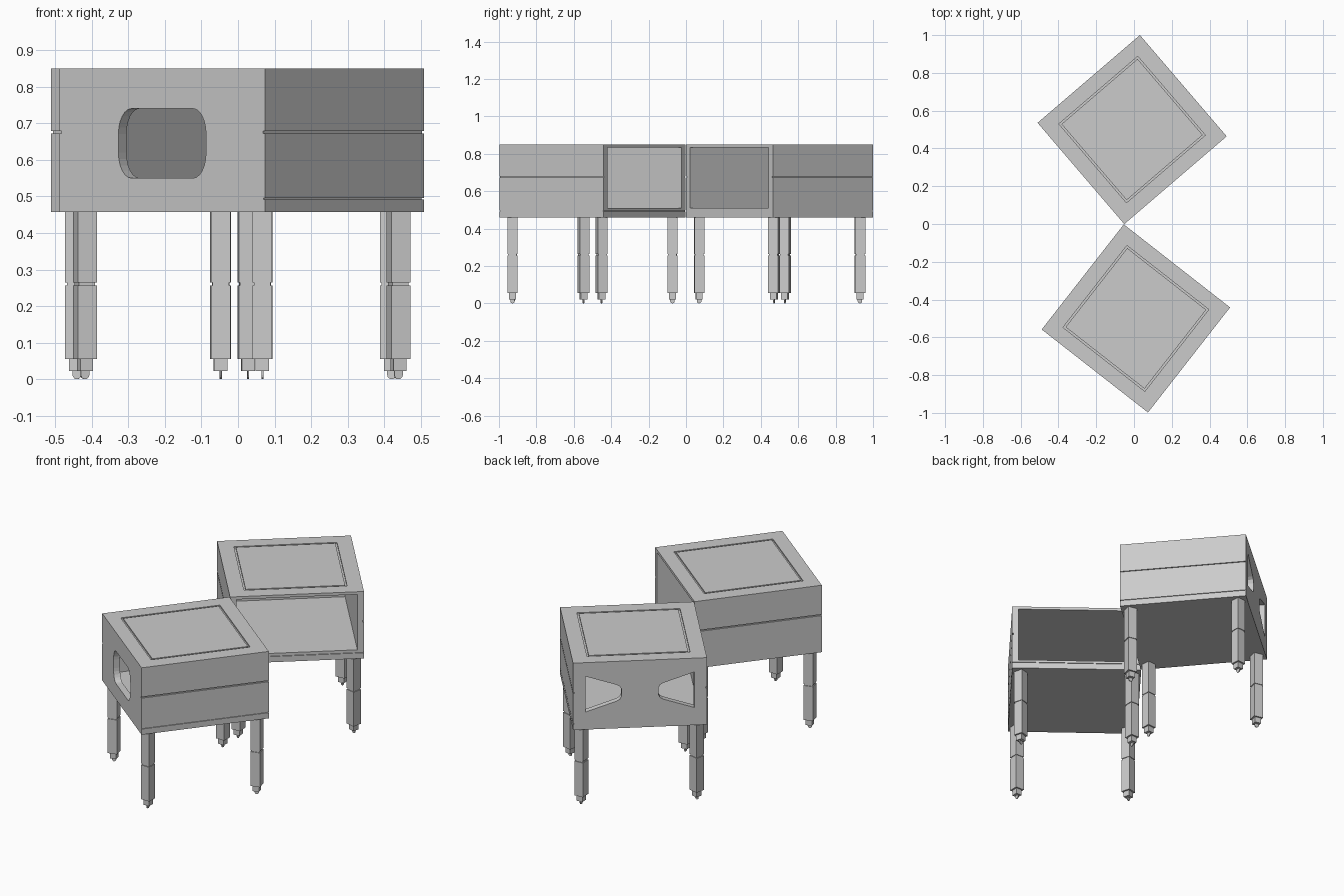
import bpy, bmesh, math
from mathutils import Matrix, Vector

if "Cube" in bpy.data.objects:
    bpy.data.objects.remove(bpy.data.objects["Cube"])

HX, HY = 0.357, 0.353          # half sizes of a cabinet
Z0, Z1 = 0.458, 0.85           # underside and top of a cabinet


def mesh_object(name, bm):
    bmesh.ops.recalc_face_normals(bm, faces=bm.faces)
    me = bpy.data.meshes.new(name)
    bm.to_mesh(me)
    bm.free()
    ob = bpy.data.objects.new(name, me)
    bpy.context.scene.collection.objects.link(ob)
    return ob


def add_box(bm, lo, hi):
    lo, hi = Vector(lo), Vector(hi)
    m = Matrix.Translation((lo + hi) / 2) @ Matrix.Diagonal((*(hi - lo), 1))
    bmesh.ops.create_cube(bm, size=1, matrix=m)


def add_prism(bm, outline, y0, y1):
    """Extrude an (x, z) outline along y."""
    a = [bm.verts.new((x, y0, z)) for x, z in outline]
    b = [bm.verts.new((x, y1, z)) for x, z in outline]
    bm.faces.new(a)
    bm.faces.new(b[::-1])
    for i in range(len(a)):
        j = (i + 1) % len(a)
        bm.faces.new((a[i], b[i], b[j], a[j]))


def box_cutter(lo, hi):
    bm = bmesh.new()
    add_box(bm, lo, hi)
    return mesh_object("cutter", bm)


def prism_cutter(outline):
    bm = bmesh.new()
    add_prism(bm, outline, -HY - 0.05, -HY + 0.1)
    return mesh_object("cutter", bm)


def carve(ob, cutters):
    """Subtract all cutters, bake the result and remove the cutters."""
    for c in cutters:
        c.hide_render = True
        m = ob.modifiers.new("cut", 'BOOLEAN')
        m.operation, m.solver, m.object = 'DIFFERENCE', 'EXACT', c
    dg = bpy.context.evaluated_depsgraph_get()
    me = bpy.data.meshes.new_from_object(ob.evaluated_get(dg))
    ob.modifiers.clear()
    ob.data = me
    for c in cutters:
        bpy.data.objects.remove(c)


def oval_outline():
    """Rounded window with tall elliptical corners."""
    pts = []
    for q, (sx, sz) in enumerate(((1, 1), (-1, 1), (-1, -1), (1, -1))):
        for k in range(7):
            a = math.radians(90 * q + 15 * k)
            pts.append((sx * 0.107 + 0.045 * math.cos(a),
                        0.645 + sz * 0.025 + 0.07 * math.sin(a)))
    return pts


def wedge_outline(s):
    """Wedge window, wide at the outer end, blunt towards the middle."""
    half = [(0.29, 0.104), (0.125, 0.048), (0.108, 0.038), (0.098, 0.02)]
    upper = [(s * x, 0.665 + h) for x, h in half]
    lower = [(s * x, 0.665 - h) for x, h in reversed(half)]
    return upper + lower


def cabinet_body(name, strip_side, windows):
    bm = bmesh.new()
    add_box(bm, (-HX, -HY, Z0), (HX, HY, Z1))
    body = mesh_object(name, bm)
    # hollow interior, open towards +y
    cuts = [box_cutter((-HX + 0.035, -HY + 0.036, 0.51), (HX - 0.035, HY + 0.1, Z1 - 0.016))]
    cuts += [prism_cutter(w) for w in windows]
    # square groove in the top
    for s in (-1, 1):
        g, w, z = 0.27, 0.005, Z1 - 0.008
        cuts.append(box_cutter((s * g - w, -g - w, z), (s * g + w, g + w, 1)))
        cuts.append(box_cutter((-g - w, s * g - w, z), (g + w, s * g + w, 1)))
        # horizontal groove in each side
        x = s * HX
        cuts.append(box_cutter((x - 0.007, -1, 0.672), (x + 0.007, 1, 0.679)))
    # base board grooves on one side and below the opening
    x = strip_side * HX
    cuts.append(box_cutter((x - 0.005, -1, 0.491), (x + 0.005, 1, 0.496)))
    cuts.append(box_cutter((-1, HY - 0.005, 0.491), (1, HY + 0.005, 0.496)))
    carve(body, cuts)
    return body


def leg(name):
    bm = bmesh.new()
    for r, z0, z1 in ((0.027, 0.264, Z0), (0.023, 0.256, 0.264),
                      (0.027, 0.055, 0.256), (0.018, 0.022, 0.055)):
        add_box(bm, (-r, -r, z0), (r, r, z1))
    # thin rounded foot plate
    foot = [(0.012, 0.022)] + [(0.012 * math.cos(math.radians(a)), 0.012 + 0.012 * math.sin(math.radians(a)))
                               for a in range(0, -181, -30)] + [(-0.012, 0.022)]
    add_prism(bm, foot, -0.0025, 0.0025)
    return mesh_object(name, bm)


def cabinet(name, centre, angle, strip_side, windows):
    place = Matrix.Translation(centre) @ Matrix.Rotation(math.radians(angle), 4, 'Z')
    cabinet_body(name + "_body", strip_side, windows).matrix_world = place
    # legs turned along the diagonals
    for sx in (-1, 1):
        for sy in (-1, 1):
            lg = leg(f"{name}_leg_{'right' if sx > 0 else 'left'}_{'front' if sy > 0 else 'rear'}")
            turn = math.radians(53 * sx * sy)
            lg.matrix_world = place @ Matrix.Translation((sx * 0.308, sy * 0.302, 0)) @ Matrix.Rotation(turn, 4, 'Z')


cabinet("front_cabinet", (0.01, -0.5, 0), -38, 1, [oval_outline()])
cabinet("back_cabinet", (-0.01, 0.5, 0), -139.4, -1, [wedge_outline(-1), wedge_outline(1)])
